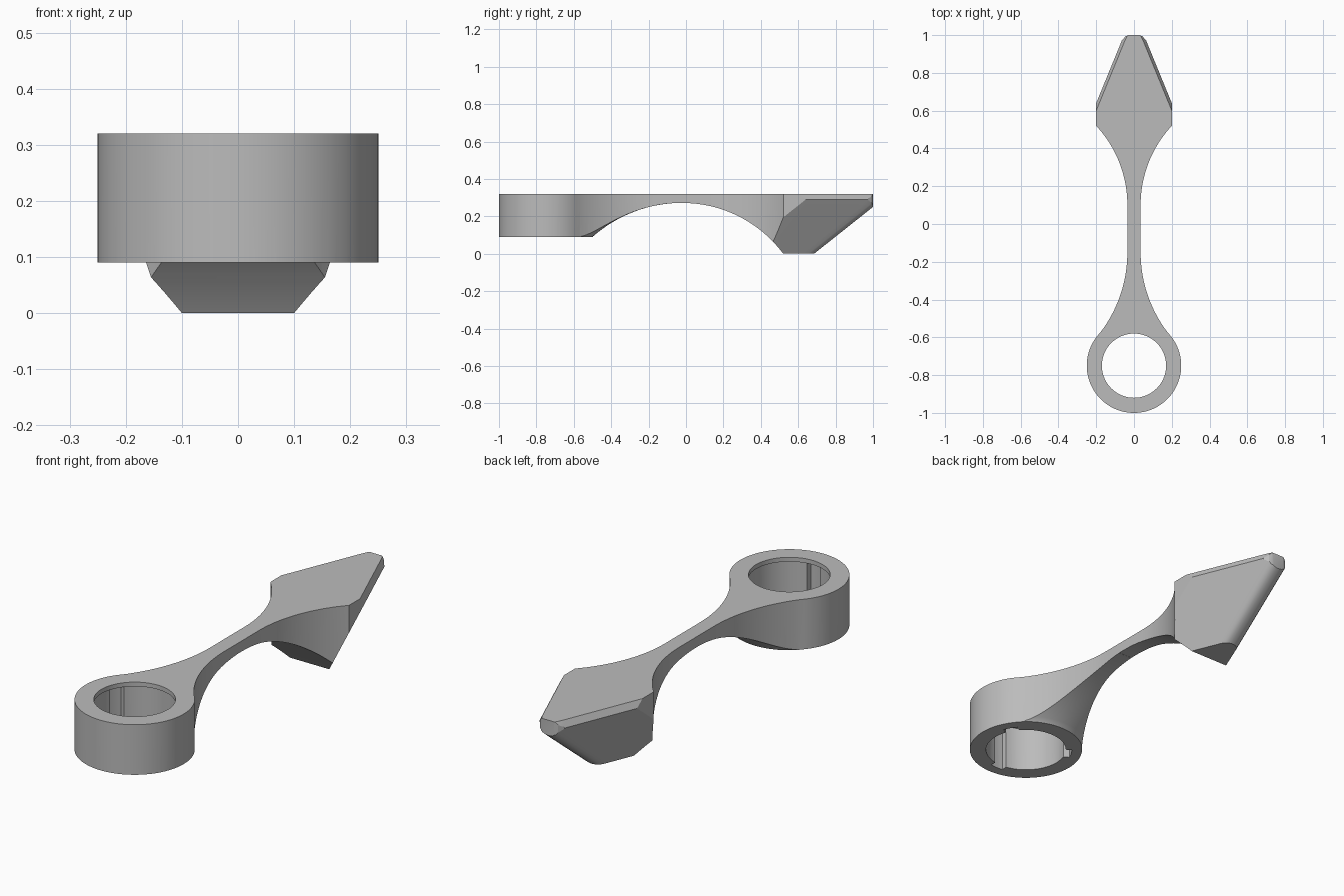
import bpy, bmesh
from math import sin, cos, pi, sqrt, radians

cube = bpy.data.objects.get("Cube")
if cube:
    bpy.data.objects.remove(cube)

grey = bpy.data.materials.new("plain grey")
grey.use_nodes = True
grey.diffuse_color = (0.5, 0.5, 0.5, 1)
grey.node_tree.nodes["Principled BSDF"].inputs["Base Color"].default_value = (0.5, 0.5, 0.5, 1)

RING_Y = -0.75
TOP = 0.32


def finish(name, bm):
    bmesh.ops.recalc_face_normals(bm, faces=bm.faces)
    mesh = bpy.data.meshes.new(name)
    bm.to_mesh(mesh)
    bm.free()
    mesh.materials.append(grey)
    obj = bpy.data.objects.new(name, mesh)
    bpy.context.collection.objects.link(obj)
    return obj


def loft(name, rings):
    """Closed solid through matching rings of points."""
    bm = bmesh.new()
    loops = [[bm.verts.new(p) for p in ring] for ring in rings]
    n = len(loops[0])
    for a, b in zip(loops, loops[1:]):
        for i in range(n):
            j = (i + 1) % n
            bm.faces.new((a[i], a[j], b[j], b[i]))
    bm.faces.new(loops[0])
    bm.faces.new(loops[-1])
    return finish(name, bm)


def prism(name, outline, z0, z1):
    return loft(name, [[(x, y, z) for x, y in outline] for z in (z0, z1)])


def mirrored(half):
    return half + [(-x, y) for x, y in reversed(half) if x > 1e-6]


def sag(radius, d):
    return radius - sqrt(radius * radius - d * d)


def steps(a, b, n):
    return [a + (b - a) * i / n for i in range(n + 1)]


def combine(body, tool, operation):
    mod = body.modifiers.new("cut", "BOOLEAN")
    mod.operation, mod.object, mod.solver = operation, tool, "EXACT"
    bpy.context.view_layer.objects.active = body
    bpy.ops.object.modifier_apply(modifier=mod.name)
    bpy.data.objects.remove(tool)


# Plan outline: ring, waisted neck, arrow-shaped head
half = [(0.25 * cos(a), RING_Y + 0.25 * sin(a))
        for a in steps(-pi / 2, radians(40.5), 48)]
half[0] = (0, -1)
half += [(0.035 + sag(0.7, y + 0.15), y) for y in steps(-0.589, -0.15, 20)[1:]]
half += [(0.035 + sag(0.617, y - 0.1), y) for y in steps(0.1, 0.52, 20)]
half += [(0.2, 0.88), (0.06, 0.975), (0.046, 0.993), (0.03, 1)]
lever = prism("lever", mirrored(half), 0, TOP)

# Leaning sides, top chamfer and rounded keel of the head
wedge = mirrored([(1.077, -1.5), (0.058, 0.987), (0.045, 1.018),
                  (0.036, 1.035), (0.022, 1.046), (0.008, 1.05)])
levels = [(-0.05, -0.34 * 1.26), (0.29, 0), (0.35, -0.08)]
combine(lever, loft("head_wedge", [[(x, y + dy, z) for x, y in wedge]
                                   for z, dy in levels]), "INTERSECT")

# Underside sweep around the ring
profile = [(0.252, 0.09)] + [(r, 0.272 - sag(0.724, 0.73 - r))
                             for r in steps(0.254, 0.73, 28)]
profile = [(0.001, -0.1), (0.001, 0.09)] + profile + [(0.73, -0.1)]
turns = 90
bm = bmesh.new()
rings = [[bm.verts.new((r * cos(a), RING_Y + r * sin(a), z)) for r, z in profile]
         for a in [2 * pi * (i + 0.5) / turns for i in range(turns)]]
for i in range(turns):
    a, b = rings[i], rings[(i + 1) % turns]
    for j in range(1, len(profile)):
        bm.faces.new((a[j - 1], b[j - 1], b[j], a[j]))
for k in (0, -1):
    if k == 0:
        bm.faces.new([ring[1] for ring in rings])
        inner = [ring[1] for ring in rings]
    else:
        bm.faces.new([ring[-1] for ring in rings])
# Drop the tiny core so that the disc is one closed solid
bmesh.ops.delete(bm, geom=[ring[0] for ring in rings], context="VERTS")
combine(lever, finish("front_sweep", bm), "DIFFERENCE")

# Underside arch of the neck, running back to the foot of the head
arch = [(y, 0.2715 - sag(0.672, y + 0.02)) for y in steps(-0.02, 0.525, 32)]
arch = [(-0.06, -0.1), (-0.06, 0.2715)] + arch + [(0.525, -0.1)]
combine(lever, loft("rear_arch", [[(x, y, z) for y, z in arch]
                                  for x in (-0.6, 0.6)]), "DIFFERENCE")

# Round bore with a thin lip at the top
bore = [(0.17 * cos(a), RING_Y + 0.17 * sin(a)) for a in steps(0, 2 * pi, 72)[:-1]]
combine(lever, prism("bore", bore, -0.1, 0.5), "DIFFERENCE")

# Socket below the lip, with three keyways
socket = []
for k in range(3):
    mid = radians(30 + 120 * k)
    socket += [(0.205, mid + t) for t in steps(-0.16, 0.16, 4)]
    socket += [(0.178, mid + t) for t in steps(0.18, 2 * pi / 3 - 0.18, 20)]
socket = [(r * cos(a), RING_Y + r * sin(a)) for r, a in socket]
combine(lever, prism("socket", socket, -0.1, 0.3), "DIFFERENCE")

bpy.ops.object.select_all(action="DESELECT")
lever.select_set(True)
bpy.context.view_layer.objects.active = lever
bpy.ops.object.shade_smooth_by_angle(angle=radians(25))
